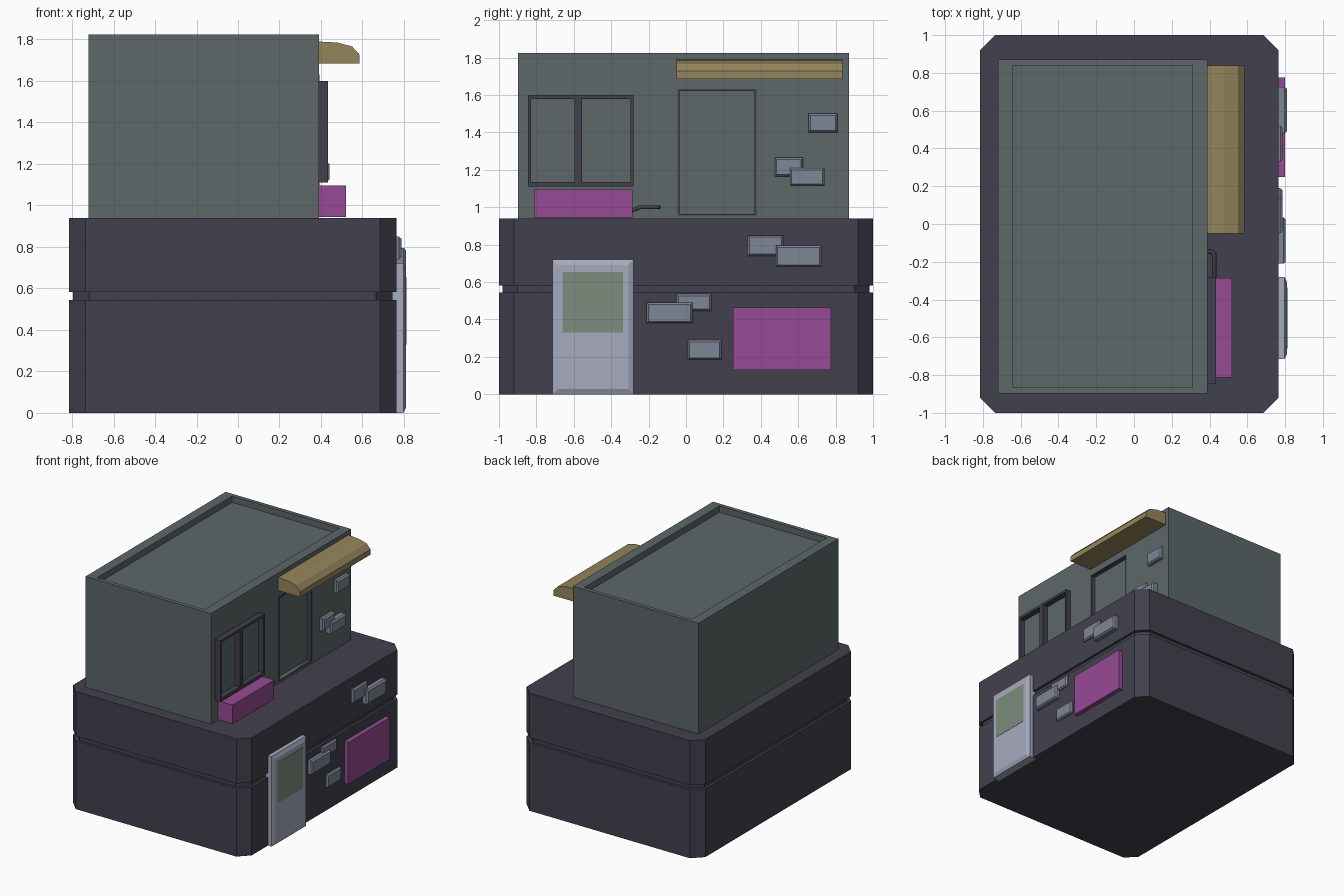
import bpy, bmesh

if "Cube" in bpy.data.objects:
    bpy.data.objects.remove(bpy.data.objects["Cube"])


def material(name, rgb):
    m = bpy.data.materials.new(name)
    m.diffuse_color = (*rgb, 1)
    m.use_nodes = True
    m.node_tree.nodes["Principled BSDF"].inputs["Base Color"].default_value = m.diffuse_color
    return m


WALL = material("wall", (0.11, 0.135, 0.14))
DARK = material("dark", (0.055, 0.052, 0.075))
METAL = material("pale_metal", (0.38, 0.41, 0.52))
BRICK = material("brick", (0.21, 0.24, 0.31))
PINK = material("magenta", (0.31, 0.07, 0.30))
TAN = material("tan", (0.30, 0.235, 0.107))
GLASS = material("green_glass", (0.20, 0.27, 0.21))


def loft(name, rings, mat):
    """Closed solid through successive rings of points."""
    bm = bmesh.new()
    loops = [[bm.verts.new(p) for p in ring] for ring in rings]
    n = len(loops[0])
    for a, b in zip(loops, loops[1:]):
        for i in range(n):
            j = (i + 1) % n
            bm.faces.new((a[i], a[j], b[j], b[i]))
    bm.faces.new(loops[0][::-1])
    bm.faces.new(loops[-1])
    bmesh.ops.recalc_face_normals(bm, faces=bm.faces)
    me = bpy.data.meshes.new(name)
    bm.to_mesh(me)
    bm.free()
    ob = bpy.data.objects.new(name, me)
    bpy.context.collection.objects.link(ob)
    if mat:
        me.materials.append(mat)
    return ob


def slab(name, x0, x1, y0, y1, z0, z1, mat, inset=0, depth=0):
    """Box facing +x, optionally with a sloped rim around its outer face."""
    def ring(x, i):
        return [(x, y0 + i, z0 + i), (x, y1 - i, z0 + i),
                (x, y1 - i, z1 - i), (x, y0 + i, z1 - i)]
    rings = [ring(x0, 0), ring(x1 - depth, 0)]
    if inset:
        rings.append(ring(x1, inset))
    return loft(name, rings, mat)


def cut(ob, *boxes):
    for b in boxes:
        cutter = slab("cutter", *b, None)
        mod = ob.modifiers.new("cut", 'BOOLEAN')
        mod.operation, mod.solver, mod.object = 'DIFFERENCE', 'EXACT', cutter
        bpy.context.view_layer.update()
        dg = bpy.context.evaluated_depsgraph_get()
        me = bpy.data.meshes.new_from_object(ob.evaluated_get(dg))
        ob.modifiers.clear()
        ob.data = me
        bpy.data.objects.remove(cutter)


# Ground floor: chamfered block with a groove band
def octagon(z, i):
    x0, x1, y0, y1, c = -0.815 + i, 0.765 - i, -1 + i, 1 - i, 0.08
    return [(x0 + c, y0, z), (x1 - c, y0, z), (x1, y0 + c, z), (x1, y1 - c, z),
            (x1 - c, y1, z), (x0 + c, y1, z), (x0, y1 - c, z), (x0, y0 + c, z)]


loft("ground_floor", [octagon(z, i) for z, i in
     ((0, 0), (0.545, 0), (0.545, 0.02), (0.583, 0.02), (0.583, 0), (0.94, 0))], DARK)

# Upper floor with sunken roof and recessed doorway
upper = slab("upper_floor", -0.72, 0.39, -0.898, 0.872, 0.94, 1.825, WALL)
cut(upper, (-0.64, 0.31, -0.866, 0.84, 1.775, 1.9),
    (0.355, 0.5, -0.035, 0.367, 0.965, 1.622))
trim = slab("doorway_trim", 0.36, 0.393, -0.045, 0.377, 0.955, 1.632, DARK)
cut(trim, (0.3, 0.5, -0.035, 0.367, 0.965, 1.622))

# Two-pane window frame standing proud of the wall
frame = slab("window_frame", 0.385, 0.435, -0.845, -0.282, 1.11, 1.60, DARK)
cut(frame, (0.3, 0.5, -0.83, -0.595, 1.135, 1.58),
    (0.3, 0.5, -0.555, -0.297, 1.135, 1.58))

# Flower box with a bent spout
slab("window_box", 0.39, 0.52, -0.812, -0.286, 0.945, 1.095, PINK)
cu = bpy.data.curves.new("spout", 'CURVE')
cu.dimensions = '3D'
cu.bevel_depth, cu.bevel_resolution, cu.use_fill_caps = 0.012, 1, True
path = [(0.38, -0.147, 1.0), (0.415, -0.147, 1.0), (0.424, -0.16, 1.0),
        (0.424, -0.245, 1.0), (0.424, -0.29, 0.983)]
sp = cu.splines.new('POLY')
sp.points.add(len(path) - 1)
for p, co in zip(sp.points, path):
    p.co = (*co, 1)
cu.materials.append(DARK)
spout = bpy.data.objects.new("spout", cu)
bpy.context.collection.objects.link(spout)
bpy.context.view_layer.objects.active = spout
spout.select_set(True)
bpy.ops.object.convert(target='MESH')

# Curved awning
profile = [(0.39, 1.685), (0.585, 1.685), (0.585, 1.728), (0.55, 1.766),
           (0.48, 1.785), (0.39, 1.79)]
loft("awning", [[(x, y, z) for x, z in profile] for y in (-0.05, 0.838)], TAN)

# Front door with glass, and wall panel
slab("front_door", 0.735, 0.81, -0.715, -0.28, 0, 0.72, METAL, 0.028, 0.013)
slab("door_glass", 0.79, 0.812, -0.66, -0.337, 0.33, 0.655, GLASS)
slab("wall_panel", 0.76, 0.80, 0.25, 0.775, 0.13, 0.465, PINK)

# Exposed bricks on both storeys: x0, x1, y0, y1, z0, z1
for b in ((0.38, 0.425, 0.655, 0.81, 1.40, 1.50),
          (0.38, 0.425, 0.475, 0.625, 1.165, 1.265),
          (0.38, 0.44, 0.555, 0.74, 1.115, 1.21),
          (0.755, 0.787, 0.33, 0.52, 0.74, 0.85),
          (0.755, 0.81, 0.48, 0.725, 0.68, 0.795),
          (0.755, 0.785, -0.05, 0.135, 0.445, 0.535),
          (0.755, 0.803, -0.21, 0.035, 0.38, 0.49),
          (0.755, 0.785, 0.01, 0.19, 0.185, 0.29)):
    slab("brick", *b, BRICK, 0.01, 0.012)
